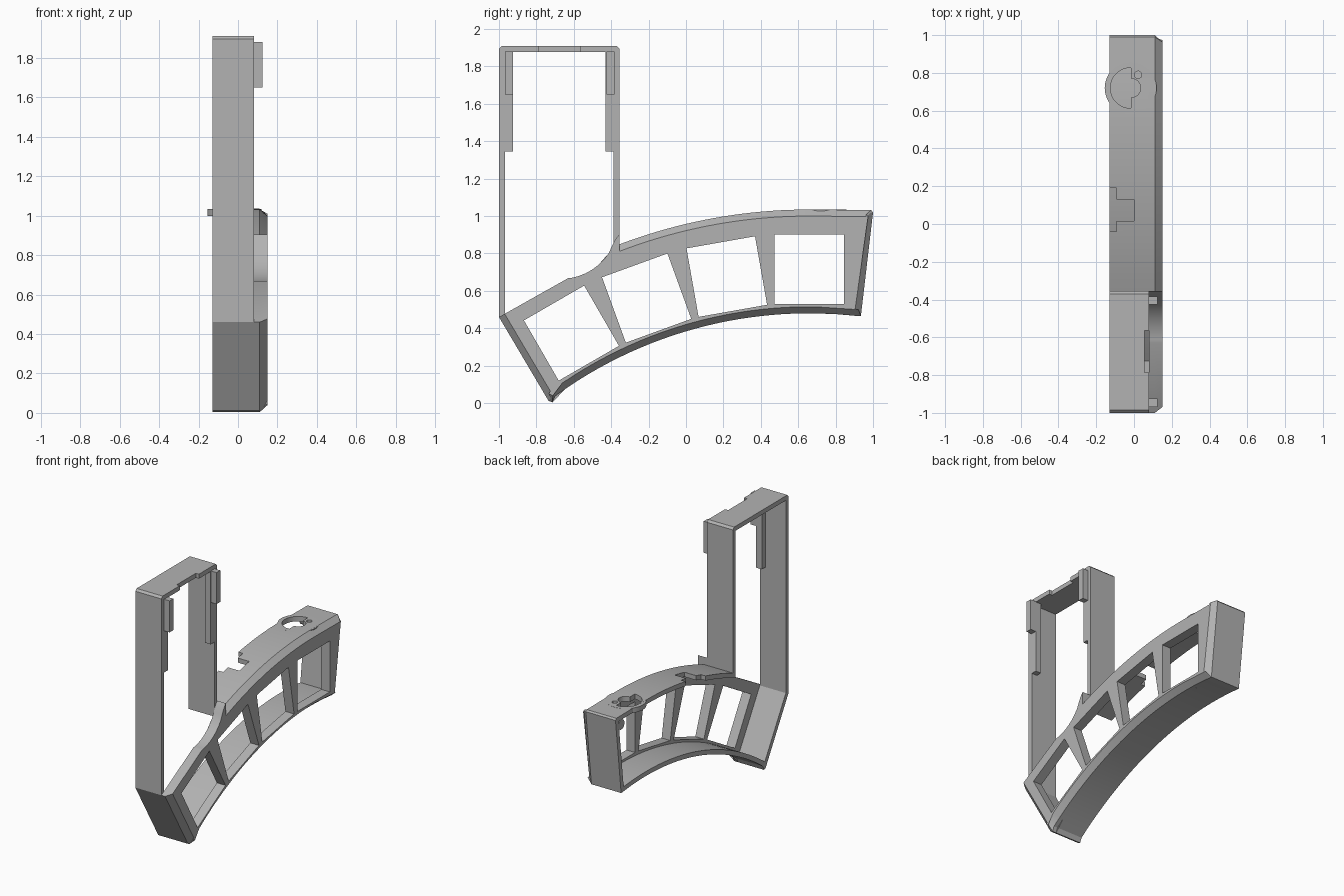
import bpy, bmesh, math
from mathutils import Vector, Matrix

if "Cube" in bpy.data.objects:
    bpy.data.objects.remove(bpy.data.objects["Cube"])

grey = bpy.data.materials.new("plain_grey")
grey.use_nodes = True
grey.diffuse_color = (0.45, 0.45, 0.45, 1)
grey.node_tree.nodes["Principled BSDF"].inputs["Base Color"].default_value = grey.diffuse_color

BACK, MID, EDGE, FACE = -0.13, 0.08, 0.11, 0.15   # depth layers along x
WALL, CHAMFER = 0.033, 0.035
PIVOT = Vector((0.66, -1.83))                     # centre of the curved body


def finish(name, bm):
    bmesh.ops.recalc_face_normals(bm, faces=bm.faces)
    mesh = bpy.data.meshes.new(name)
    bm.to_mesh(mesh)
    bm.free()
    mesh.materials.append(grey)
    ob = bpy.data.objects.new(name, mesh)
    bpy.context.collection.objects.link(ob)
    return ob


def box(name, lo, hi, turn=None):
    bm = bmesh.new()
    bmesh.ops.create_cube(bm, size=1)
    lo, hi = Vector(lo), Vector(hi)
    bmesh.ops.scale(bm, vec=hi - lo, verts=bm.verts)
    if turn:
        bmesh.ops.rotate(bm, matrix=Matrix.Rotation(turn, 3, "X"), verts=bm.verts)
    bmesh.ops.translate(bm, vec=(lo + hi) / 2, verts=bm.verts)
    return finish(name, bm)


def cylinder(name, centre, radius, depth, axis="Z"):
    bm = bmesh.new()
    bmesh.ops.create_cone(bm, cap_ends=True, segments=48, radius1=radius,
                          radius2=radius, depth=depth)
    if axis == "X":
        bmesh.ops.rotate(bm, matrix=Matrix.Rotation(math.pi / 2, 3, "Y"), verts=bm.verts)
    bmesh.ops.translate(bm, vec=centre, verts=bm.verts)
    return finish(name, bm)


def prism(name, loops, xs, ring=False):
    """Join outlines at successive depths; ring closes the last loop to the first."""
    bm = bmesh.new()
    rows = [[bm.verts.new((x, p[0], p[1])) for p in loop] for loop, x in zip(loops, xs)]
    pairs = list(zip(rows, rows[1:] + rows[:1])) if ring else list(zip(rows, rows[1:]))
    n = len(rows[0])
    for a, b in pairs:
        for i in range(n):
            j = (i + 1) % n
            bm.faces.new((a[i], a[j], b[j], b[i]))
    if not ring:
        caps = [bm.faces.new(rows[0]), bm.faces.new(rows[-1])]
        bmesh.ops.triangulate(bm, faces=caps)
    return finish(name, bm)


def inset(points, dists):
    """Move each edge of a counter-clockwise outline inward by its own distance."""
    out = []
    for i, p in enumerate(points):
        e1 = (p - points[i - 1]).normalized()
        e2 = (points[(i + 1) % len(points)] - p).normalized()
        n1, n2 = Vector((-e1.y, e1.x)), Vector((-e2.y, e2.x))
        d1, d2 = dists[i - 1], dists[i]
        det = n1.x * n2.y - n1.y * n2.x
        if abs(det) < 1e-4:
            out.append(p + n1 * d1)
        else:
            out.append(p + Vector(((d1 * n2.y - d2 * n1.y) / det,
                                   (n1.x * d2 - n2.x * d1) / det)))
    return out


def arc(radius, y0, y1, steps):
    pts = []
    for i in range(steps + 1):
        y = y0 + (y1 - y0) * i / steps
        pts.append(Vector((y, PIVOT.y + math.sqrt(radius ** 2 - (y - PIVOT.x) ** 2))))
    return pts


def cut(ob, cutters):
    for c in cutters:
        m = ob.modifiers.new("cut", "BOOLEAN")
        m.operation, m.solver, m.object = "DIFFERENCE", "EXACT", c
        c.hide_render = True
        c.hide_viewport = True


# Shared outline of the curved body
body = [Vector((-1, 0.46)), Vector((-0.735, 0.012)), Vector((-0.715, 0.004))]
body += arc(2.31, -0.70, 0.92, 28)
body += [Vector((0.935, 0.465)), Vector((1, 1.02)), Vector((0.99, 1.032))]
body += arc(2.865, 0.66, -0.355, 20)

# Outer wall running round the body and the upright frame
frame = [Vector(p) for p in ((-0.355, 1.895), (-0.37, 1.91), (-0.985, 1.91), (-1, 1.895))]
outline = body + frame
inner = inset(outline, [WALL] * len(outline))
wall = prism("outer_wall", [outline, outline, inner, inner], [BACK, MID, MID, BACK], ring=True)

# Face plate with a chamfered rim and a plain swooping edge below the frame
swoop = [Vector((-0.355, 0.905))]
for i in range(9):
    a = math.radians(-18 - 62 * i / 8)
    swoop.append(Vector((-0.665 + 0.3 * math.cos(a), 0.965 + 0.3 * math.sin(a))))
swoop.append(Vector((-0.63, 0.668)))
plate_line = body + swoop
dists = [CHAMFER] * (len(body) - 1) + [0] * (len(swoop) + 1)
plate = prism("face_plate", [plate_line, plate_line, inset(plate_line, dists)],
              [MID, EDGE, FACE])

# Four square windows fanned round the pivot
windows = []
for k in range(4):
    a = math.radians(10 * k)
    y, z = PIVOT.x - 2.545 * math.sin(a), PIVOT.y + 2.545 * math.cos(a)
    h = 0.186
    windows.append(box("window_cutter", (0, y - h, z - h), (0.3, y + h, z + h), a))
cut(plate, windows)

# Dial boss on the top with a keyed opening and a pin hole
boss = cylinder("dial_boss", (-0.018, 0.72, 1.016), 0.137, 0.036)
half = cylinder("half_round_cutter", (-0.018, 0.72, 1.0), 0.107, 0.2)
cut(half, [box("half_trim_cutter", (-0.015, 0.5, 0.8), (0.2, 0.95, 1.2))])
key = [half,
       cylinder("key_cutter", (-0.015, 0.72, 1.0), 0.05, 0.21),
       cylinder("pin_cutter", (0.022, 0.79, 1.0), 0.019, 0.22)]
cut(boss, key)

# Stepped slot in the top wall and shallow notch in the frame top
slots = [box("slot_wide_cutter", (-0.2, -0.04, 0.85), (-0.093, 0.19, 1.1)),
         box("slot_narrow_cutter", (-0.1, 0.015, 0.86), (0, 0.13, 1.11)),
         box("notch_cutter", (0.055, -0.785, 1.8), (0.1, -0.565, 2))]
cut(wall, key + slots)

# Guide strips and projecting tabs inside both frame posts
for side, y0, y1 in (("front", -0.972, -0.925), ("back", -0.43, -0.383)):
    box(side + "_guide_strip", (0.035, y0, 1.345), (MID, y1, 1.885))
    box(side + "_tab", (0.06, y0 + 0.004, 1.65), (0.125, y1, 1.88))

# Small round peg in the top corner of the body
cylinder("corner_peg", (-0.02, 0.925, 0.96), 0.036, 0.21, "X")

# Smooth the curved surfaces, keep edges sharp
bpy.ops.object.select_all(action="DESELECT")
for ob in (wall, plate, boss):
    ob.select_set(True)
    bpy.context.view_layer.objects.active = ob
bpy.ops.object.shade_smooth_by_angle(angle=math.radians(25))
